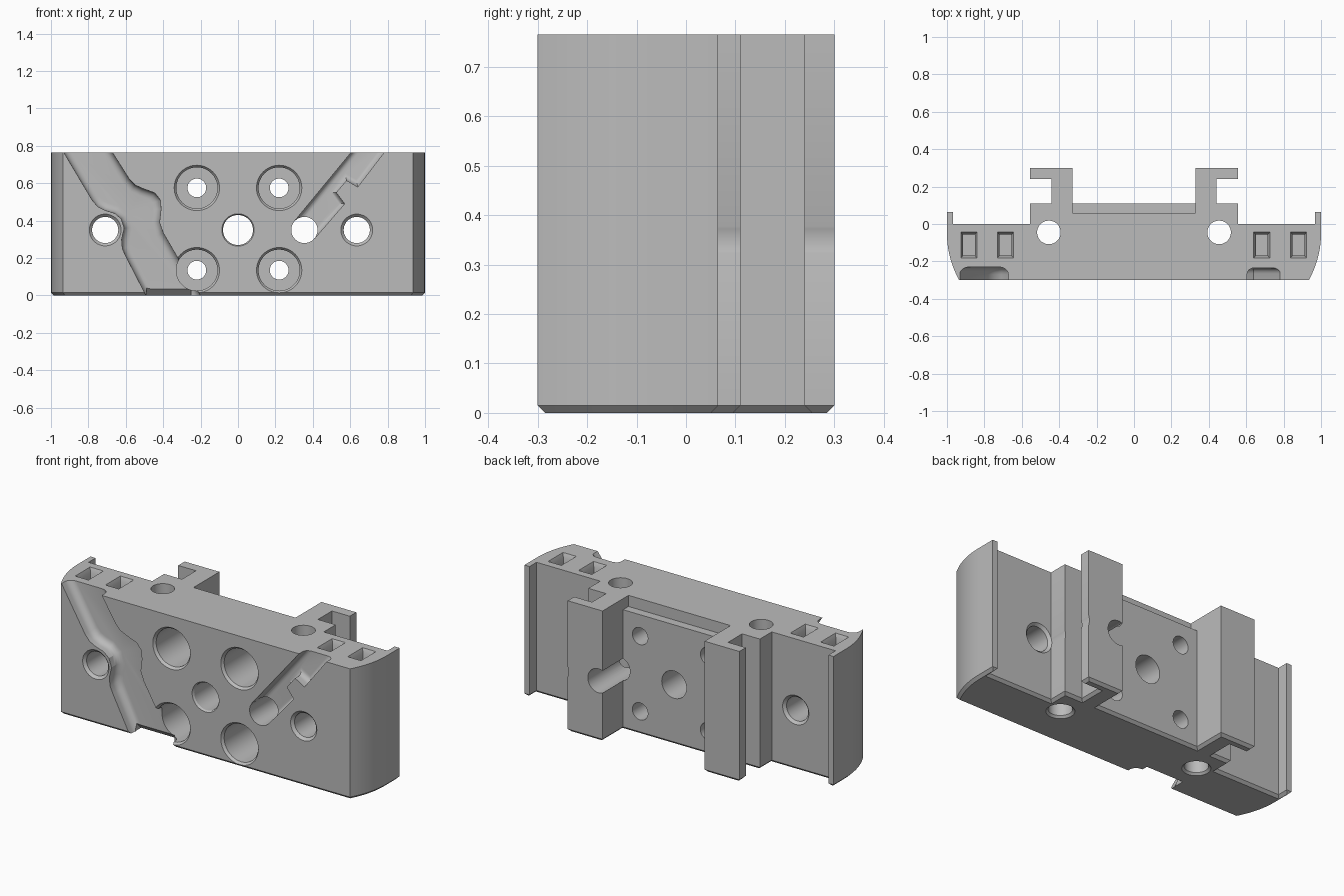
import bpy
import bmesh
from math import sin, cos, pi, acos

if "Cube" in bpy.data.objects:
    bpy.data.objects.remove(bpy.data.objects["Cube"])

HEIGHT, FRONT, BACK = 0.765, -0.3, 0.3

grey = bpy.data.materials.new("plain grey")
grey.use_nodes = True
grey.diffuse_color = (0.5, 0.5, 0.5, 1)
grey.node_tree.nodes["Principled BSDF"].inputs["Base Color"].default_value = (0.5, 0.5, 0.5, 1)


def loft(name, rings, bevel=0, segments=1):
    """Skin a list of matching rings, cap both ends, optionally bevel the last ring."""
    bm = bmesh.new()
    loops = [[bm.verts.new(p) for p in ring] for ring in rings]
    n = len(loops[0])
    for a, b in zip(loops, loops[1:]):
        for i in range(n):
            j = (i + 1) % n
            bm.faces.new((a[i], a[j], b[j], b[i]))
    bm.faces.new(loops[0])
    end = bm.faces.new(loops[-1])
    bmesh.ops.recalc_face_normals(bm, faces=bm.faces)
    if bevel:
        bmesh.ops.bevel(bm, geom=list(end.edges), offset=bevel, segments=segments,
                        profile=0.5, affect='EDGES', clamp_overlap=True)
    mesh = bpy.data.meshes.new(name)
    bm.to_mesh(mesh)
    bm.free()
    mesh.materials.append(grey)
    obj = bpy.data.objects.new(name, mesh)
    bpy.context.collection.objects.link(obj)
    return obj


cutters = []


def cut(*args, **kw):
    obj = loft(*args, **kw)
    obj.hide_render = True
    cutters.append(obj)


def bore_y(name, x, z, steps, n=48):
    """Round bore along y from (radius, y) steps."""
    cut(name, [[(x + r * cos(2 * pi * i / n), y, z + r * sin(2 * pi * i / n))
                for i in range(n)] for r, y in steps])


def bore_z(name, x, y, steps, n=48):
    cut(name, [[(x + r * cos(2 * pi * i / n), y + r * sin(2 * pi * i / n), z)
                for i in range(n)] for r, z in steps])


def rect(x, y, hx, hy, z):
    return [(x - hx, y - hy, z), (x + hx, y - hy, z), (x + hx, y + hy, z), (x - hx, y + hy, z)]


# Block profile: rounded ends, end lips and two outward hooks at the back
R = 0.51
sweep = acos(1 - 0.065 / R)
half = [(1 - R + R * cos(sweep * (1 - i / 12)), -0.05 - R * sin(sweep * (1 - i / 12)))
        for i in range(13)]
half[0] = (0.935, FRONT)
half += [(1, 0.065), (0.967, 0.065), (0.967, 0), (0.555, 0), (0.555, 0.11), (0.44, 0.11),
         (0.44, 0.24), (0.555, 0.24), (0.555, BACK), (0.33, BACK), (0.33, 0.11)]
outline = half + [(-x, y) for x, y in reversed(half)]
block = loft("mounting_block", [[(x, y, z) for x, y in outline] for z in (HEIGHT, 0)], bevel=0.015)

# Ledge along the top of the back plate
cut("ledge_cutter", [rect(0, 0.16, 0.33, 0.1, z) for z in (0.7, 0.8)])

# Counterbored screw holes
for x in (-0.22, 0.22):
    for z in (0.135, 0.575):
        bore_y("screw_hole_cutter", x, z, [(0.125, -0.305), (0.11, -0.285), (0.11, -0.02),
                                           (0.05, -0.02), (0.05, 0.35)])

# Plain through holes with chamfered mouths
bore_y("centre_hole_cutter", 0, 0.35, [(0.09, -0.305), (0.08, -0.29), (0.08, 0.35)])
bore_y("channel_hole_cutter", 0.355, 0.35, [(0.07, -0.35), (0.07, 0.35)])
for x in (-0.71, 0.635):
    bore_y("side_hole_cutter", x, 0.35, [(0.085, -0.32), (0.085, -0.3), (0.07, -0.285),
                                         (0.07, -0.015), (0.085, 0), (0.085, 0.35)])

# Vertical holes
for x in (-0.455, 0.455):
    bore_z("vertical_hole_cutter", x, -0.045, [(0.08, -0.005), (0.063, 0.012), (0.063, 0.8)])

# Square pockets in the top
for x in (-0.883, -0.687, 0.683, 0.88):
    cut("pocket_cutter", [rect(x, -0.113, 0.043, 0.069, 0.78), rect(x, -0.113, 0.043, 0.069, HEIGHT),
                          rect(x, -0.113, 0.032, 0.056, 0.74), rect(x, -0.113, 0.032, 0.056, 0.65)])


def channel(name, points, depth, radius):
    cut(name, [[(x, y, z) for x, z in points] for y in (FRONT - 0.03, FRONT + depth)],
        bevel=radius, segments=5)


# Winding channel across the front
channel("winding_channel_cutter",
        [(-1.0, 0.88), (-0.78, 0.51), (-0.75, 0.475), (-0.71, 0.455), (-0.66, 0.44), (-0.625, 0.41),
         (-0.608, 0.36), (-0.622, 0.3), (-0.618, 0.25), (-0.6, 0.21), (-0.44, -0.1),
         (-0.14, -0.1), (-0.31, 0.18), (-0.4, 0.335), (-0.42, 0.39), (-0.412, 0.46),
         (-0.415, 0.51), (-0.445, 0.548), (-0.51, 0.572), (-0.55, 0.59), (-0.58, 0.62),
         (-0.745, 0.88)], 0.07, 0.04)
cut("channel_mouth_cutter", [[(x, -0.25, 0.055), (x, -0.25, -0.01), (x, -0.185, -0.01)]
                             for x in (-0.49, -0.25)])

# Straight stepped channel running up from its hole
channel("stepped_channel_cutter",
        [(0.3, 0.395), (0.7, 0.88), (0.87, 0.88), (0.64, 0.58), (0.58, 0.615),
         (0.525, 0.55), (0.57, 0.49), (0.41, 0.305)], 0.065, 0.03)

# Carve the block
for c in cutters:
    mod = block.modifiers.new(c.name, 'BOOLEAN')
    mod.operation = 'DIFFERENCE'
    mod.solver = 'EXACT'
    mod.object = c
bpy.context.view_layer.update()
carved = bpy.data.meshes.new_from_object(block.evaluated_get(bpy.context.evaluated_depsgraph_get()))
block.modifiers.clear()
block.data = carved
for c in cutters:
    bpy.data.objects.remove(c)

# Smooth the round surfaces, keep the edges crisp
bpy.ops.object.select_all(action='DESELECT')
block.select_set(True)
bpy.context.view_layer.objects.active = block
bpy.ops.object.shade_smooth_by_angle(angle=0.5)
